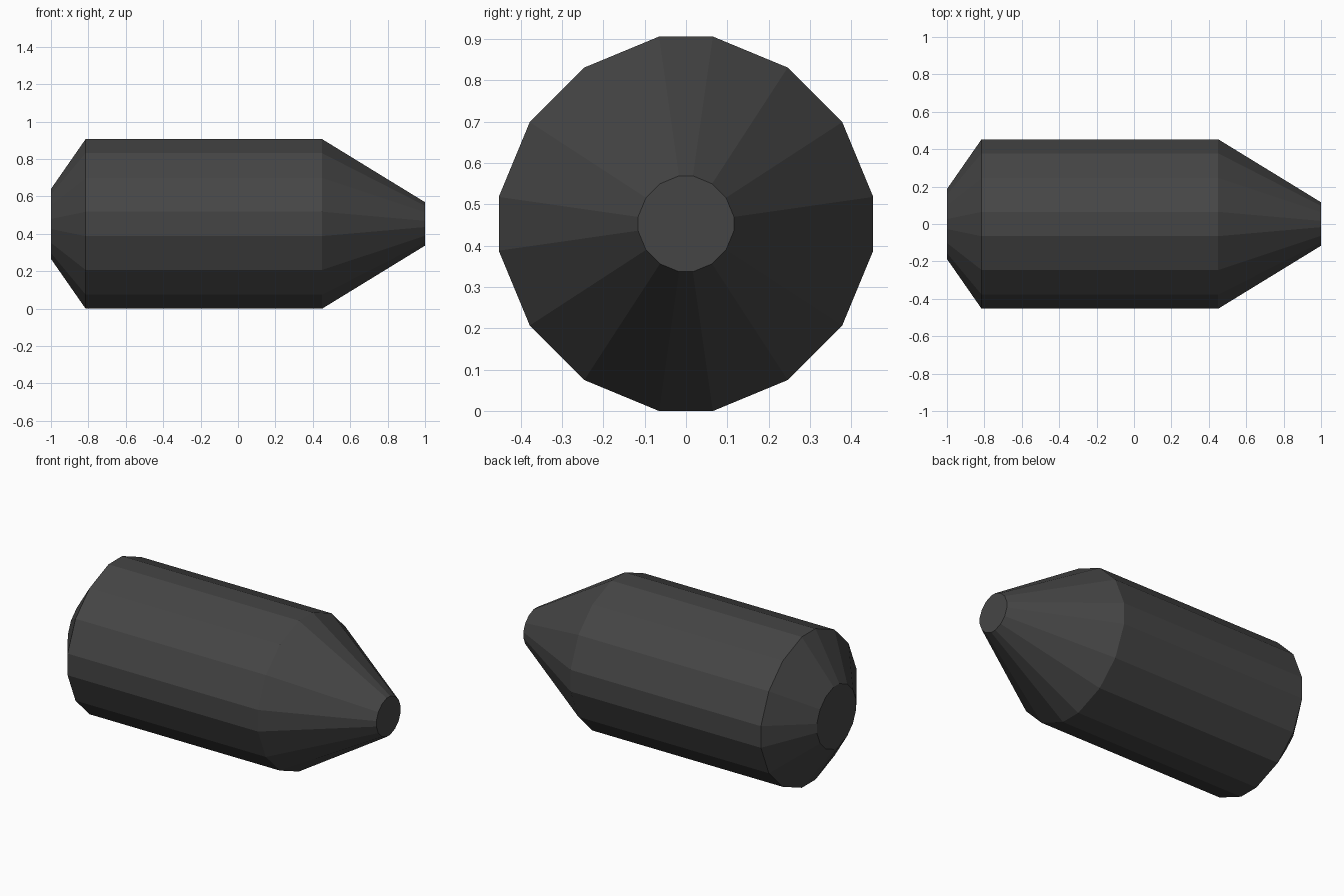
import bpy, bmesh

if "Cube" in bpy.data.objects:
    bpy.data.objects.remove(bpy.data.objects["Cube"])

# dark grey paint
grey = bpy.data.materials.new("dark grey")
grey.diffuse_color = (0.06, 0.06, 0.06, 1)
grey.use_nodes = True
grey.node_tree.nodes["Principled BSDF"].inputs["Base Color"].default_value = grey.diffuse_color

# 16-sided cross-section: one quadrant mirrored to all four
R = 0.453
quad = [(0.453, 0.065), (0.378, 0.246), (0.246, 0.378), (0.065, 0.453)]
half = quad + [(-y, z) for y, z in reversed(quad)]
section = half + [(-y, -z) for y, z in half]

# profile along x: (position, radius) for tail, body and nose
profile = [(-1.0, 0.187), (-0.815, R), (0.45, R), (1.0, 0.116)]

# lofted shell
bm = bmesh.new()
rings = [[bm.verts.new((x, y * r / R, z * r / R + R)) for y, z in section]
         for x, r in profile]
n = len(section)
for a, b in zip(rings, rings[1:]):
    for i in range(n):
        j = (i + 1) % n
        bm.faces.new((a[i], a[j], b[j], b[i]))

# flat end caps
bm.faces.new(rings[0])
bm.faces.new(rings[-1])
bmesh.ops.recalc_face_normals(bm, faces=bm.faces)

mesh = bpy.data.meshes.new("tapered_body")
bm.to_mesh(mesh)
bm.free()
mesh.materials.append(grey)
body = bpy.data.objects.new("tapered_body", mesh)
bpy.context.collection.objects.link(body)
